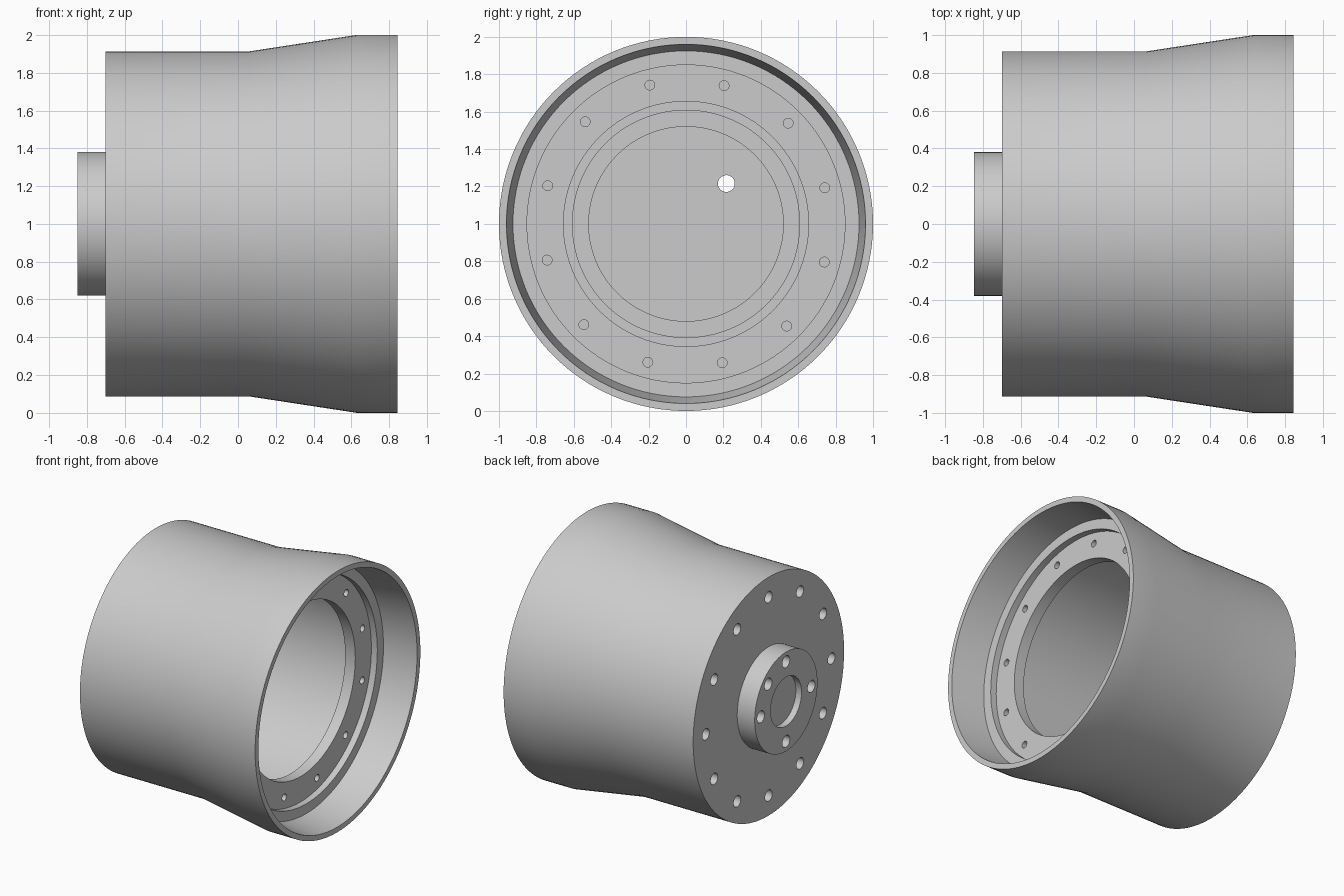
import bpy, bmesh
from math import cos, sin, pi, radians
from mathutils import Matrix, Vector

if "Cube" in bpy.data.objects:
    bpy.data.objects.remove(bpy.data.objects["Cube"])

AXIS_Z = 1.0


def make_object(name, bm):
    mesh = bpy.data.meshes.new(name)
    bm.to_mesh(mesh)
    bm.free()
    ob = bpy.data.objects.new(name, mesh)
    bpy.context.collection.objects.link(ob)
    return ob


def revolve(name, profile, steps=128):
    """Spin an (x, radius) profile about the horizontal wheel axis."""
    bm = bmesh.new()
    vs = [bm.verts.new((x, 0, AXIS_Z + r)) for x, r in profile]
    es = [bm.edges.new(p) for p in zip(vs, vs[1:])]
    bmesh.ops.spin(bm, geom=vs + es, cent=(0, 0, AXIS_Z), axis=(1, 0, 0),
                   angle=2 * pi, steps=steps, use_merge=True)
    bmesh.ops.remove_doubles(bm, verts=bm.verts, dist=1e-5)
    bmesh.ops.recalc_face_normals(bm, faces=bm.faces)
    return make_object(name, bm)


def add_hole(bm, dist, degrees, radius, x0, x1):
    a = radians(degrees)
    centre = Vector(((x0 + x1) / 2, dist * cos(a), AXIS_Z + dist * sin(a)))
    bmesh.ops.create_cone(bm, cap_ends=True, segments=32, radius1=radius,
                          radius2=radius, depth=x1 - x0,
                          matrix=Matrix.Translation(centre) @ Matrix.Rotation(pi / 2, 4, 'Y'))


# hub boss, back plate, drum wall, flared rim and inner flange in one section
drum = revolve("wheel_drum", [
    (-0.80, 0), (-0.80, 0.187), (-0.848, 0.187), (-0.848, 0.38),   # boss
    (-0.70, 0.38), (-0.70, 0.913), (0.06, 0.913),                  # plate, drum
    (0.63, 1.0), (0.845, 1.0), (0.845, 0.96),                      # flared rim
    (0.585, 0.925), (0.585, 0.85), (0.535, 0.85),                  # inner step
    (0.535, 0.655), (0.45, 0.655), (0.45, 0.87),                   # flange
    (-0.55, 0.87), (-0.55, 0.61), (-0.50, 0.61),                   # cavity floor
    (-0.50, 0.52), (-0.55, 0.52), (-0.55, 0),
])

# bolt holes
bm = bmesh.new()
for k in range(12):
    add_hole(bm, 0.767, 14.6 + 30 * k, 0.026, 0.40, 0.60)    # inner flange
    add_hole(bm, 0.76, 30 * k, 0.043, -0.80, -0.45)          # back plate
for k in range(4):
    add_hole(bm, 0.305, 90 * k, 0.045, -0.95, -0.68)         # blind hub holes
add_hole(bm, 0.305, 45, 0.045, -0.95, -0.40)                 # hub through hole
cutter = make_object("hole_cutter", bm)
cutter.hide_render = True

mod = drum.modifiers.new("holes", 'BOOLEAN')
mod.operation = 'DIFFERENCE'
mod.solver = 'EXACT'
mod.object = cutter
bpy.context.view_layer.update()
deps = bpy.context.evaluated_depsgraph_get()
result = bpy.data.meshes.new_from_object(drum.evaluated_get(deps))
drum.modifiers.clear()
drum.data = result
bpy.data.objects.remove(cutter)

# smooth walls, crisp edges
bpy.ops.object.select_all(action='DESELECT')
drum.select_set(True)
bpy.context.view_layer.objects.active = drum
bpy.ops.object.shade_smooth_by_angle(angle=radians(30))
